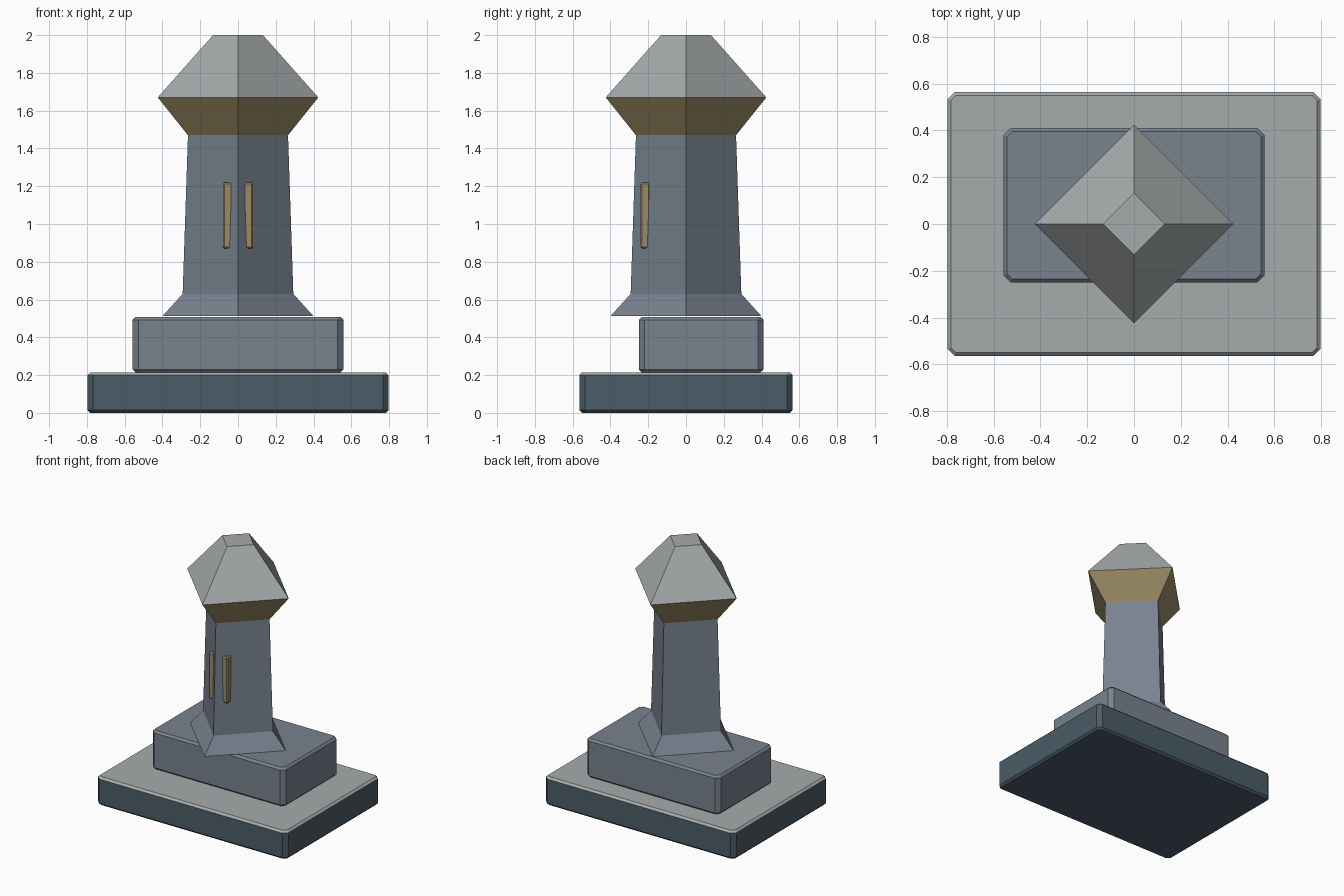
import bpy, bmesh

if "Cube" in bpy.data.objects:
    bpy.data.objects.remove(bpy.data.objects["Cube"])


def material(name, rgb):
    m = bpy.data.materials.new(name)
    m.diffuse_color = (*rgb, 1)
    m.use_nodes = True
    m.node_tree.nodes["Principled BSDF"].inputs["Base Color"].default_value = m.diffuse_color
    return m


pale = material("pale_stone", (0.38, 0.41, 0.41))
dark = material("dark_stone", (0.07, 0.107, 0.136))
stone = material("grey_stone", (0.19, 0.225, 0.275))
gold = material("old_gold", (0.33, 0.26, 0.13))


def loft(name, rings, mats, bottom=True, top=True, top_mat=0):
    """Skin a stack of equal-sized point rings into a flat-shaded solid."""
    bm = bmesh.new()
    loops = [[bm.verts.new(p) for p in ring] for ring in rings]
    n = len(loops[0])
    for k, (a, b) in enumerate(zip(loops, loops[1:])):
        for i in range(n):
            j = (i + 1) % n
            f = bm.faces.new((a[i], a[j], b[j], b[i]))
            if k == len(loops) - 2:
                f.material_index = top_mat
    if bottom:
        bm.faces.new(loops[0][::-1])
    if top:
        bm.faces.new(loops[-1]).material_index = top_mat
    me = bpy.data.meshes.new(name)
    bm.to_mesh(me)
    bm.free()
    for m in mats:
        me.materials.append(m)
    ob = bpy.data.objects.new(name, me)
    bpy.context.collection.objects.link(ob)
    return ob


def slab(name, x0, x1, y0, y1, z0, z1, corner, edge, mats, top_mat=0):
    """Block with cut corners and chamfered top and bottom edges."""
    def ring(z, d):
        a, b, c, e, k = x0 + d, x1 - d, y0 + d, y1 - d, corner - d * 0.6
        return [(a + k, c, z), (b - k, c, z), (b, c + k, z), (b, e - k, z),
                (b - k, e, z), (a + k, e, z), (a, e - k, z), (a, c + k, z)]
    rings = [ring(z0, edge), ring(z0 + edge, 0), ring(z1 - edge, 0), ring(z1, edge)]
    return loft(name, rings, mats, top_mat=top_mat)


def diamond(r, z):
    return [(r, 0, z), (0, r, z), (-r, 0, z), (0, -r, z)]


# Stepped base
slab("base", -0.797, 0.797, -0.565, 0.565, 0, 0.215, 0.03, 0.015, [dark, pale], 1)
slab("plinth", -0.558, 0.558, -0.25, 0.41, 0.215, 0.508, 0.03, 0.015, [stone])

# Four-sided tower turned 45 degrees: flared shaft, collar and roof
loft("shaft", [diamond(0.40, 0.512), diamond(0.293, 0.63), diamond(0.265, 1.47)],
     [stone], top=False)
loft("collar", [diamond(0.265, 1.47), diamond(0.425, 1.67)],
     [gold], bottom=False, top=False)
loft("roof", [diamond(0.425, 1.67), diamond(0.132, 2.0)], [pale], bottom=False)

# Window slits on the two front faces
for side, x in (("left", -0.055), ("right", 0.055)):
    slab("window_slit_" + side, x - 0.025, x + 0.025, -0.24, -0.19,
         0.87, 1.22, 0.008, 0.008, [gold])
